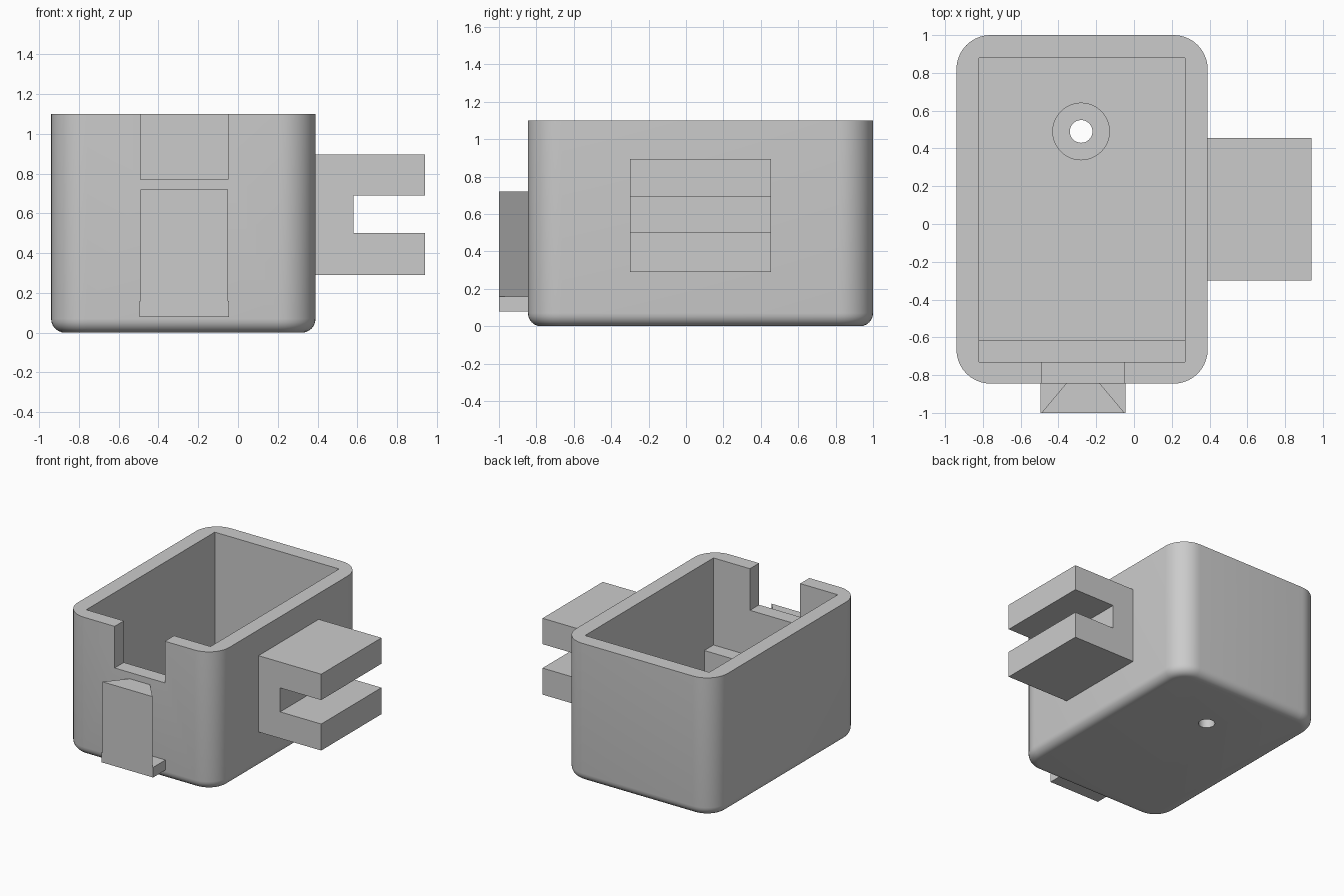
import bpy, bmesh, math
from mathutils import Vector

cube = bpy.data.objects.get("Cube")
if cube:
    bpy.data.objects.remove(cube, do_unlink=True)

grey = bpy.data.materials.new("light_grey")
grey.use_nodes = True
grey.diffuse_color = (0.6, 0.6, 0.6, 1)
grey.node_tree.nodes["Principled BSDF"].inputs["Base Color"].default_value = (0.6, 0.6, 0.6, 1)


def finish(name, bm):
    bmesh.ops.recalc_face_normals(bm, faces=bm.faces)
    mesh = bpy.data.meshes.new(name)
    bm.to_mesh(mesh)
    bm.free()
    mesh.materials.append(grey)
    ob = bpy.data.objects.new(name, mesh)
    bpy.context.collection.objects.link(ob)
    return ob


def box_mesh(lo, hi):
    bm = bmesh.new()
    bmesh.ops.create_cube(bm, size=1)
    lo, hi = Vector(lo), Vector(hi)
    for v in bm.verts:
        v.co = (lo + hi) / 2 + v.co * (hi - lo)
    return bm


def box(name, lo, hi):
    return finish(name, box_mesh(lo, hi))


def prism(name, points, direction):
    """Extrude a flat polygon along a vector."""
    bm = bmesh.new()
    face = bm.faces.new([bm.verts.new(p) for p in points])
    out = bmesh.ops.extrude_face_region(bm, geom=[face])
    moved = [g for g in out["geom"] if isinstance(g, bmesh.types.BMVert)]
    bmesh.ops.translate(bm, verts=moved, vec=direction)
    return finish(name, bm)


def cylinder(name, radius, x, y, z0, z1):
    bm = bmesh.new()
    bmesh.ops.create_cone(bm, cap_ends=True, segments=48, radius1=radius,
                          radius2=radius, depth=z1 - z0)
    bmesh.ops.translate(bm, verts=bm.verts, vec=(x, y, (z0 + z1) / 2))
    return finish(name, bm)


def cut(target, cutter):
    mod = target.modifiers.new("cut", 'BOOLEAN')
    mod.operation = 'DIFFERENCE'
    mod.solver = 'EXACT'
    mod.object = cutter
    bpy.context.view_layer.objects.active = target
    bpy.ops.object.modifier_apply(modifier=mod.name)
    bpy.data.objects.remove(cutter, do_unlink=True)


# Outer shell: round the upright corners, then the bottom rim
bm = box_mesh((-0.94, -0.845, 0), (0.39, 1.0, 1.1))
upright = [e for e in bm.edges if abs(e.verts[0].co.z - e.verts[1].co.z) > 0.5]
bmesh.ops.bevel(bm, geom=upright, offset=0.18, segments=10, profile=0.5, affect='EDGES')
rim = [e for e in bm.edges if all(v.co.z < 0.001 for v in e.verts)]
bmesh.ops.bevel(bm, geom=rim, offset=0.07, segments=6, profile=0.5, affect='EDGES')
body = finish("container_body", bm)

# Cavity with a raised step along the front wall
floor, step = 0.17, 0.41
section = [(-0.73, step), (-0.615, step), (-0.615, floor), (0.88, floor), (0.88, 1.3), (-0.73, 1.3)]
cut(body, prism("cavity_cutter", [(-0.82, y, z) for y, z in section], (1.09, 0, 0)))

# Front notch, drain hole and its recess
cut(body, box("notch_cutter", (-0.49, -1.1, 0.77), (-0.05, -0.7, 1.3)))
cut(body, cylinder("hole_cutter", 0.06, -0.28, 0.49, -0.1, 0.4))
cut(body, cylinder("recess_cutter", 0.15, -0.28, 0.49, 0.09, 0.4))

# Front dovetail rail and its stop block
rail = [(-0.49, -1.0), (-0.05, -1.0), (-0.18, -0.845), (-0.18, -0.82), (-0.36, -0.82), (-0.36, -0.845)]
prism("dovetail_rail", [(x, y, 0.16) for x, y in rail], (0, 0, 0.56))
box("rail_stop", (-0.495, -1.0, 0.08), (-0.045, -0.82, 0.16))

# Side fork clip
fork = [(0.36, 0.29), (0.94, 0.29), (0.94, 0.5), (0.58, 0.5),
        (0.58, 0.69), (0.94, 0.69), (0.94, 0.895), (0.36, 0.895)]
prism("side_fork", [(x, -0.3, z) for x, z in fork], (0, 0.755, 0))

# Smooth the rounded shell, keep hard edges crisp
bpy.ops.object.select_all(action='DESELECT')
body.select_set(True)
bpy.context.view_layer.objects.active = body
bpy.ops.object.shade_smooth_by_angle(angle=math.radians(30))
